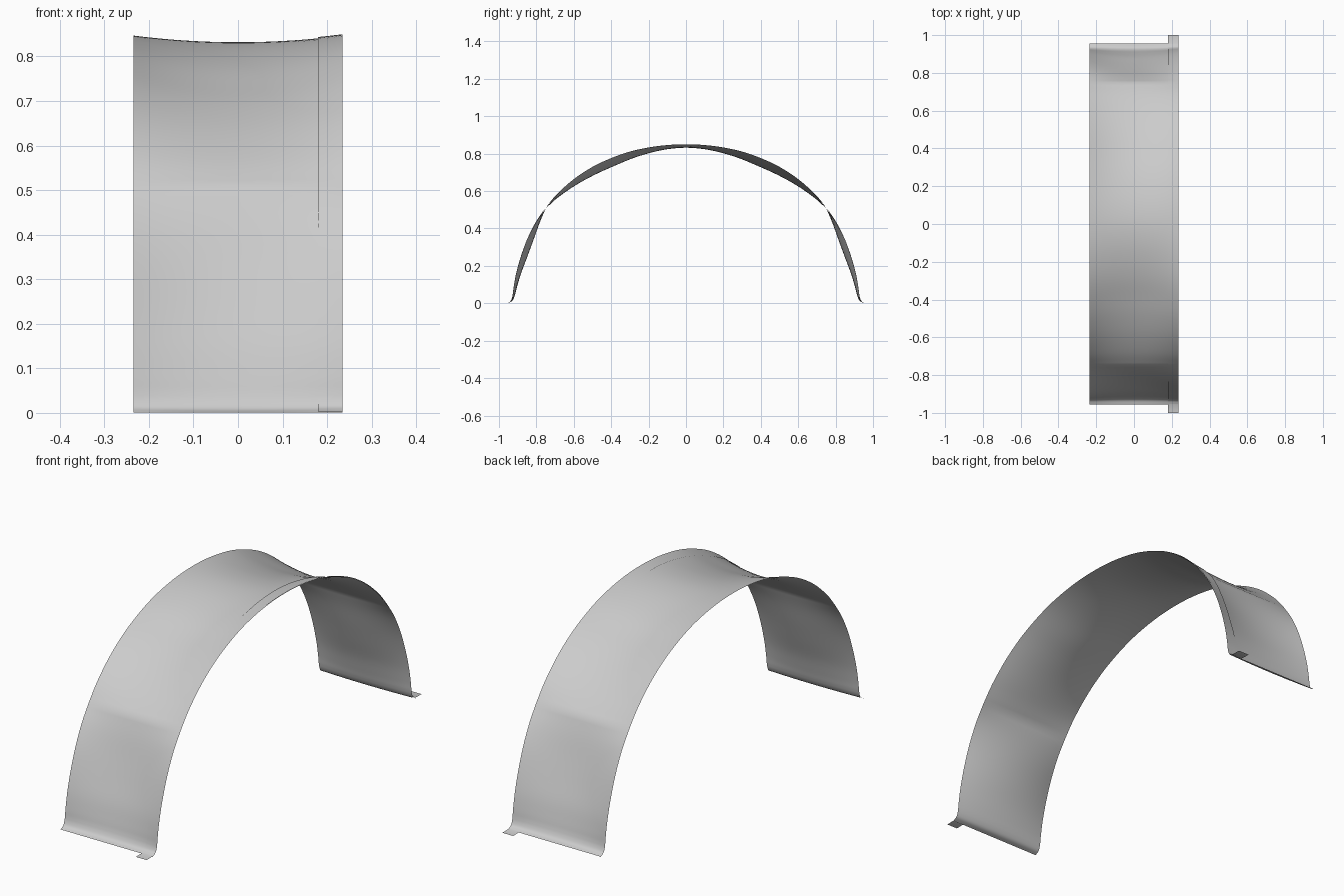
import bpy, bmesh
from mathutils import Vector

if "Cube" in bpy.data.objects:
    bpy.data.objects.remove(bpy.data.objects["Cube"])

HALF_W = 0.235
# half profile, rows of (y, z, sag depth at mid width), split at the crease
UPPER = [(0, .847, .015), (.1, .843, .019), (.2, .83, .027), (.3, .808, .036),
         (.4, .773, .042), (.5, .726, .040), (.6, .660, .030), (.69, .579, .014), (.75, .507, 0)]
LOWER = [(.75, .507, 0), (.80, .434, .018), (.845, .345, .030), (.88, .25, .030),
         (.905, .16, .022), (.918, .09, .015), (.923, .05, .010)]
FOOT = [(.923, .05, .010), (.927, .03, .007), (.936, .012, .004), (.955, .001, 0)]


def smooth_path(pts, steps=4, first=None):
    """Catmull-Rom through the points."""
    p = [Vector(q) for q in pts]
    p = [Vector(first) if first else 2 * p[0] - p[1]] + p + [2 * p[-1] - p[-2]]
    out = []
    for i in range(1, len(p) - 2):
        a, b, c, d = p[i - 1:i + 3]
        for k in range(steps):
            t = k / steps
            out.append(0.5 * (2 * b + (c - a) * t + (2 * a - 5 * b + 4 * c - d) * t * t
                              + (3 * b - a - 3 * c + d) * t ** 3))
    return out + [p[-2]]


def full_profile(extra=()):
    half = smooth_path(UPPER, first=(-.1, .843, .019))
    half += smooth_path(LOWER)[1:] + smooth_path(FOOT)[1:]
    half += [Vector(e) for e in extra]
    return [Vector((-p.x, p.y, p.z)) for p in reversed(half[1:])] + half


def sheet(name, profile, x0, x1, cols, offset=0.0):
    """Loft the profile across x, sagging inward like stretched fabric."""
    bm = bmesh.new()
    rows = []
    for i, p in enumerate(profile):
        a, b = profile[max(i - 1, 0)], profile[min(i + 1, len(profile) - 1)]
        n = Vector((-(b.y - a.y), b.x - a.x)).normalized()
        row = []
        for j in range(cols + 1):
            x = x0 + (x1 - x0) * j / cols
            s = offset - p.z * (1 - (x / HALF_W) ** 2)
            row.append(bm.verts.new((x, p.x + n.x * s, max(p.y + n.y * s, 0))))
        rows.append(row)
    for r, q in zip(rows, rows[1:]):
        for j in range(cols):
            bm.faces.new((r[j], r[j + 1], q[j + 1], q[j]))
    me = bpy.data.meshes.new(name)
    bm.to_mesh(me)
    bm.free()
    ob = bpy.data.objects.new(name, me)
    bpy.context.collection.objects.link(ob)
    bpy.context.view_layer.objects.active = ob
    ob.select_set(True)
    bpy.ops.object.shade_smooth_by_angle(angle=0.5)
    ob.select_set(False)
    return ob


# main arched canopy with flared feet
sheet("canopy", full_profile(), -HALF_W, HALF_W, 20)
# overlapping edge strip, with flat tabs reaching past the feet
sheet("edge_strip", full_profile([(1.0, 0, 0)]), 0.18, HALF_W, 4, offset=0.003)
